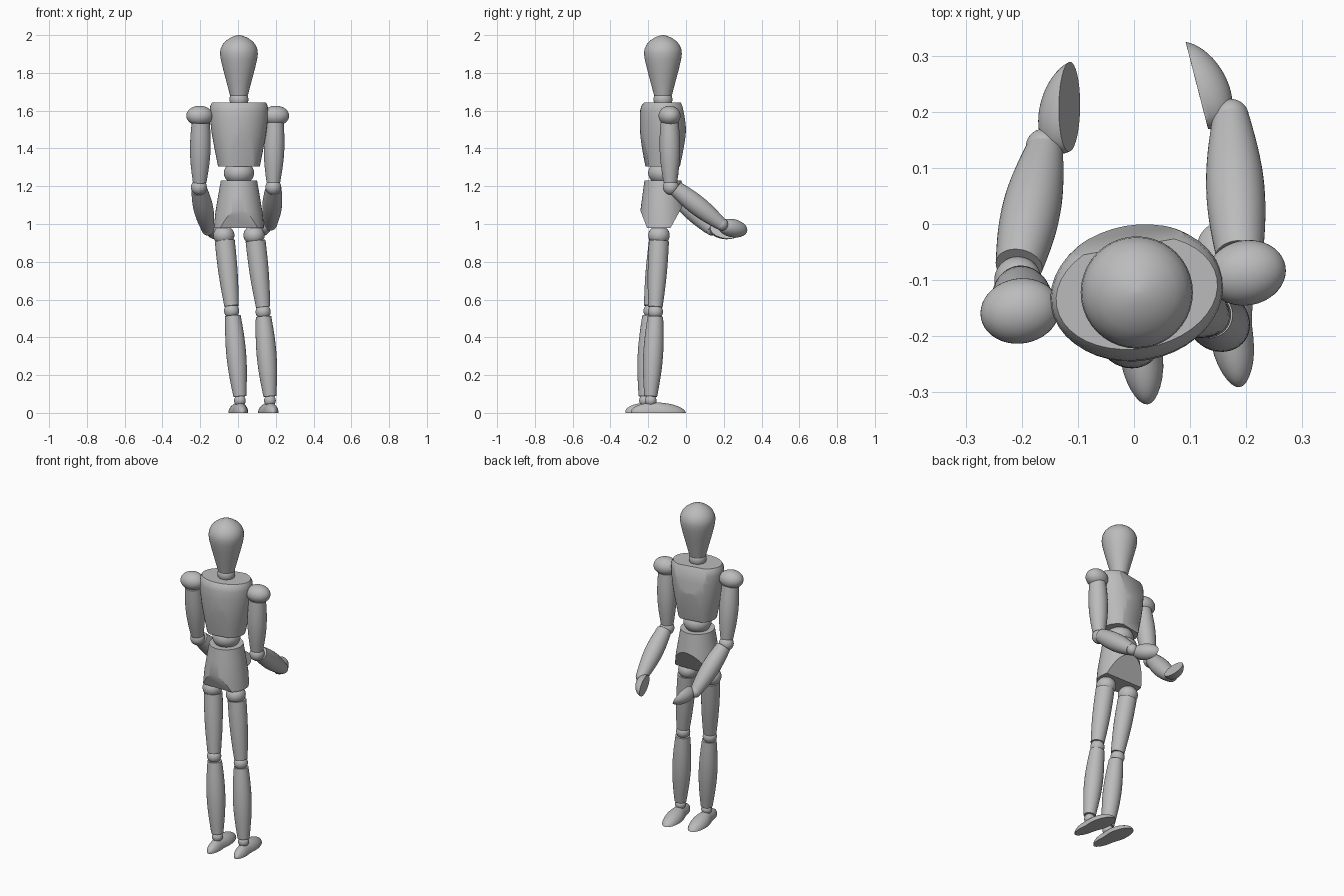
import bpy, bmesh, math
from mathutils import Vector, Matrix

if "Cube" in bpy.data.objects:
    bpy.data.objects.remove(bpy.data.objects["Cube"], do_unlink=True)

grey = bpy.data.materials.new("plain_grey")
grey.use_nodes = True
COLOUR = (0.5, 0.5, 0.5, 1)
grey.diffuse_color = COLOUR
grey.node_tree.nodes["Principled BSDF"].inputs["Base Color"].default_value = COLOUR
SIDES = 40


def finish(name, bm):
    bmesh.ops.recalc_face_normals(bm, faces=bm.faces)
    mesh = bpy.data.meshes.new(name)
    bm.to_mesh(mesh)
    bm.free()
    mesh.materials.append(grey)
    obj = bpy.data.objects.new(name, mesh)
    bpy.context.collection.objects.link(obj)
    bpy.ops.object.select_all(action='DESELECT')
    obj.select_set(True)
    bpy.context.view_layer.objects.active = obj
    bpy.ops.object.shade_smooth_by_angle(angle=math.radians(32))
    return obj


def slice_off(bm, point, normal):
    """Trim away everything on the normal's side and cap the cut."""
    geom = bm.verts[:] + bm.edges[:] + bm.faces[:]
    bmesh.ops.bisect_plane(bm, geom=geom, plane_co=point, plane_no=normal, clear_outer=True)
    bmesh.ops.holes_fill(bm, edges=[e for e in bm.edges if e.is_boundary])


def loft(name, rings, matrix, cuts=()):
    """Stack of ellipses (height, x radius, y radius), then planar cuts."""
    bm = bmesh.new()
    loops = []
    for z, rx, ry in rings:
        loops.append([bm.verts.new((rx * math.cos(a), ry * math.sin(a), z))
                      for a in (math.tau * i / SIDES for i in range(SIDES))])
    for low, high in zip(loops, loops[1:]):
        for i in range(SIDES):
            j = (i + 1) % SIDES
            bm.faces.new((low[i], low[j], high[j], high[i]))
    bm.faces.new(loops[0])
    bm.faces.new(loops[-1])
    for point, normal in cuts:
        slice_off(bm, point, normal)
    bm.transform(matrix)
    return finish(name, bm)


def limb(name, start, end, r0, r1, bulge):
    """Turned wooden segment between two points."""
    start, end = Vector(start), Vector(end)
    axis = end - start
    rings = []
    for i in range(15):
        t = i / 14
        r = r0 + (r1 - r0) * t + bulge * math.sin(math.pi * t)
        rings.append((t * axis.length, r, r))
    turn = Vector((0, 0, 1)).rotation_difference(axis).to_matrix().to_4x4()
    loft(name, rings, Matrix.Translation(start) @ turn)


def ball(name, centre, radii, turn=0):
    if not isinstance(radii, tuple):
        radii = (radii,) * 3
    bm = bmesh.new()
    bmesh.ops.create_uvsphere(bm, u_segments=SIDES, v_segments=24, radius=1)
    bm.transform(Matrix.LocRotScale(Vector(centre), Matrix.Rotation(turn, 3, 'Z').to_quaternion(),
                                    Vector(radii)))
    finish(name, bm)


def dome(name, centre, axis, out, size, widen=0.0, pinch=0.0, skew=0.0):
    """Half ellipsoid with a flat face: axis runs to the tip, out is the round side."""
    long = Vector(axis).normalized()
    up = Vector(out)
    up = (up - long * up.dot(long)).normalized()
    side = up.cross(long)
    bm = bmesh.new()
    bmesh.ops.create_uvsphere(bm, u_segments=SIDES, v_segments=24, radius=1)
    slice_off(bm, (0, 0, 0), (0, 0, -1))
    for v in bm.verts:
        u, w, h = v.co
        w *= 1 - widen + widen * u - pinch * math.exp(-((u + 0.25) / 0.3) ** 2)
        u -= skew * h
        v.co = Vector(centre) + long * u * size[0] + side * w * size[1] + up * h * size[2]
    finish(name, bm)


# Head and neck
centre_line = Matrix.Translation((0.005, -0.122, 0))
loft("head", [(1.68, .047, .047), (1.70, .052, .052), (1.76, .068, .068), (1.82, .084, .084),
              (1.87, .096, .096), (1.90, .1, .1), (1.925, .098, .098), (1.95, .087, .087),
              (1.97, .069, .069), (1.985, .047, .047), (1.995, .025, .025), (2.0, .004, .004)],
     centre_line)
ball("neck", (0.005, -0.122, 1.66), 0.05)

# Torso, turned slightly, with flattened belly and back
twist = math.radians(10)
loft("torso", [(1.305, .111, .1), (1.36, .122, .108), (1.42, .134, .115), (1.48, .145, .12),
               (1.55, .153, .122), (1.6, .155, .12), (1.625, .153, .114), (1.642, .145, .1)],
     centre_line @ Matrix.Rotation(twist, 4, 'Z'),
     [((0, -.117, 1.47), (0, -1, -.2)),
      ((0, .118, 1.5), (0, 1, .25)),
      ((0, .116, 1.47), (0, 1, -.22))])

# Waist and pelvis with sloped lower cuts
ball("waist", (0.005, -0.12, 1.27), (0.08, 0.08, 0.065))
loft("pelvis", [(.98, .133, .125), (1.06, .125, .121), (1.15, .11, .109), (1.23, .096, .098)],
     centre_line, [((0, -.119, 1.07), (0, -1, -.38)), ((0, .112, 1.11), (0, 1, -.55))])

# Joint positions for each side
sides = {
    "left": dict(shoulder=(.2, -.087, 1.573), arm_end=(.187, -.083, 1.22), elbow=(.187, -.08, 1.195),
                 fore=(.188, -.055, 1.188), fore_end=(.173, .185, 1.0), wrist=(.172, .19, .998),
                 hand=(.112, .247, .978), hand_axis=(-.04, .155, -.03), hand_out=(1, .25, 0),
                 hip=(.085, -.143, .94), thigh=(.093, -.143, .91), knee=(.133, -.162, .535),
                 shin=(.135, -.162, .51), ankle=(.169, -.187, .065),
                 foot=(.165, -.145, 0), foot_axis=(-.045, .28, 0)),
    "right": dict(shoulder=(-.203, -.155, 1.573), arm_end=(-.203, -.11, 1.22), elbow=(-.207, -.1, 1.195),
                  fore=(-.205, -.075, 1.182), fore_end=(-.16, .13, .975), wrist=(-.16, .137, .972),
                  hand=(-.115, .209, .968), hand_axis=(.006, .16, -.03), hand_out=(-.92, 0, -.4),
                  hip=(-.075, -.143, .94), thigh=(-.07, -.143, .91), knee=(-.034, -.185, .54),
                  shin=(-.027, -.19, .515), ankle=(.01, -.217, .065),
                  foot=(.006, -.175, 0), foot_axis=(-.035, .28, 0)),
}

for side, p in sides.items():
    # Arm
    ball(side + "_shoulder", p["shoulder"], (0.071, 0.058, 0.053), twist)
    top = Vector(p["shoulder"]) - Vector((math.copysign(.006, p["shoulder"][0]), 0, .035))
    limb(side + "_upper_arm", top, p["arm_end"], .048, .036, .012)
    ball(side + "_elbow", p["elbow"], 0.042)
    limb(side + "_forearm", p["fore"], p["fore_end"], .042, .034, .014)
    ball(side + "_wrist", p["wrist"], 0.033)
    dome(side + "_hand", p["hand"], p["hand_axis"], p["hand_out"], (.081, .048, .056), skew=0.3)
    # Leg
    ball(side + "_hip", p["hip"], (0.056, 0.057, 0.052))
    knee = Vector(p["knee"])
    limb(side + "_thigh", p["thigh"], knee + Vector((0, 0, .025)), .053, .038, .005)
    ball(side + "_knee", knee, 0.04)
    ankle = Vector(p["ankle"])
    limb(side + "_shin", p["shin"], ankle + Vector((0, 0, .022)), .041, .034, .015)
    ball(side + "_ankle", ankle, 0.031)
    dome(side + "_foot", p["foot"], p["foot_axis"], (0, 0, 1), (.147, .06, .055),
         widen=0.14, pinch=0.14, skew=0.1)
